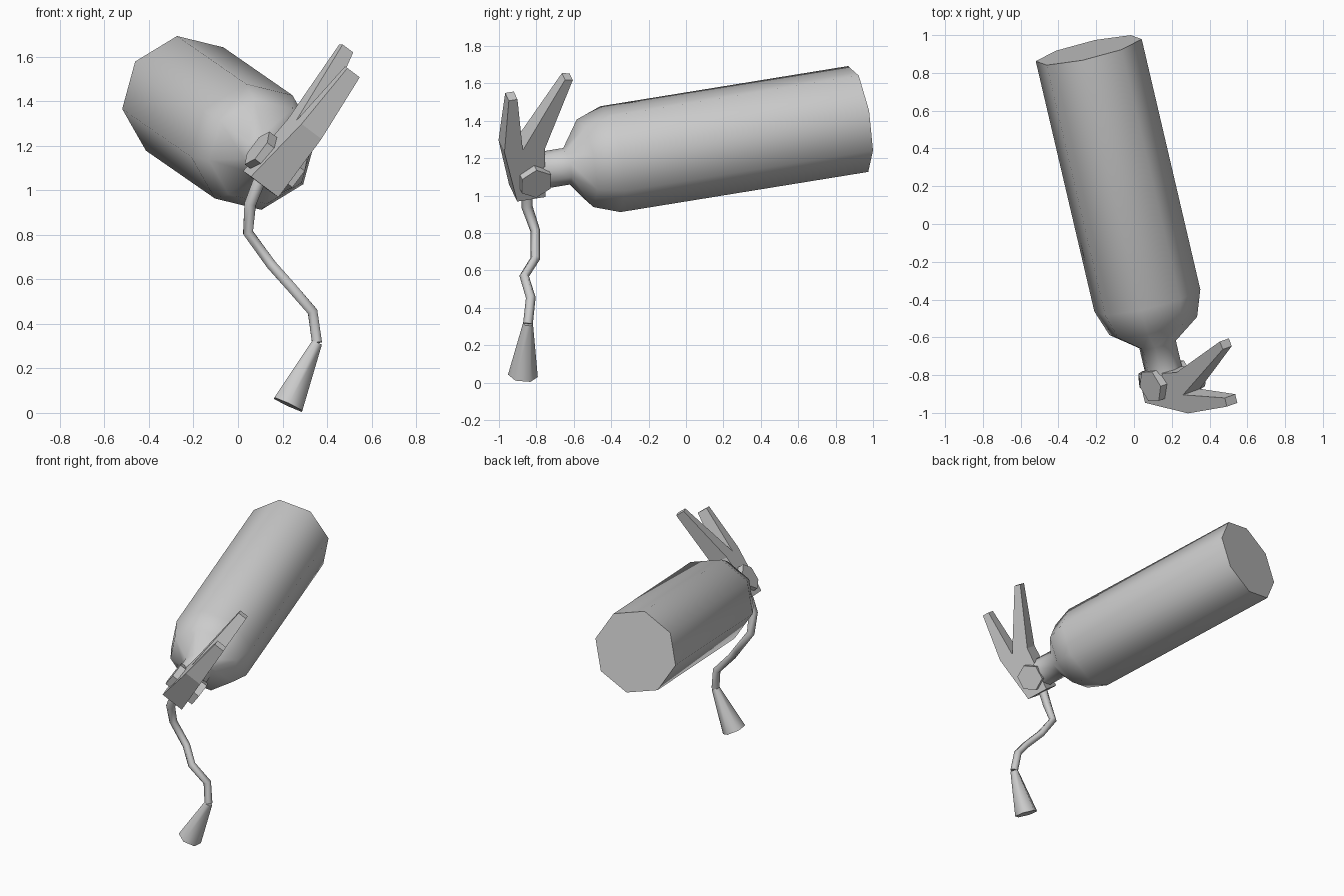
import bpy, bmesh, math
from mathutils import Vector

cube = bpy.data.objects.get("Cube")
if cube:
    bpy.data.objects.remove(cube, do_unlink=True)

grey = bpy.data.materials.new("light grey")
grey.use_nodes = True
grey.diffuse_color = (0.6, 0.6, 0.6, 1)
grey.node_tree.nodes["Principled BSDF"].inputs["Base Color"].default_value = (0.6, 0.6, 0.6, 1)

# Tilted frame: bottle axis, handle direction, bolt direction
valve = Vector((0.17, -0.83, 1.126))
axis = Vector((0.225, -0.9615, -0.156)).normalized()
up = Vector((0.60, 0.013, 0.80))
up = (up - axis * up.dot(axis)).normalized()
side = axis.cross(up)


def finish(name, bm, smooth):
    bmesh.ops.recalc_face_normals(bm, faces=bm.faces)
    mesh = bpy.data.meshes.new(name)
    bm.to_mesh(mesh)
    bm.free()
    mesh.materials.append(grey)
    obj = bpy.data.objects.new(name, mesh)
    bpy.context.collection.objects.link(obj)
    if smooth:
        bpy.ops.object.select_all(action="DESELECT")
        obj.select_set(True)
        bpy.context.view_layer.objects.active = obj
        bpy.ops.object.shade_smooth_by_angle(angle=math.radians(65))
    return obj


def skin(bm, rings):
    """Join rings of vertices into a closed solid."""
    n = len(rings[0])
    for a, b in zip(rings, rings[1:]):
        for i in range(n):
            j = (i + 1) % n
            bm.faces.new((a[i], a[j], b[j], b[i]))
    bm.faces.new(rings[0])
    bm.faces.new(rings[-1])


def tube(name, path, radii, sides, ref, smooth=True):
    """Polygonal tube along a path, one radius per point."""
    bm = bmesh.new()
    rings = []
    for k, (p, r) in enumerate(zip(path, radii)):
        before = (p - path[max(k - 1, 0)]).normalized()
        after = (path[min(k + 1, len(path) - 1)] - p).normalized()
        d = (before + after).normalized()
        e = (ref - d * ref.dot(d)).normalized()
        f = d.cross(e)
        angles = [math.tau * i / sides for i in range(sides)]
        rings.append([bm.verts.new(p + r * (e * math.cos(t) + f * math.sin(t))) for t in angles])
    skin(bm, rings)
    return finish(name, bm, smooth)


# Bottle with shoulder and neck
tube("bottle", [valve + axis * s for s in (-1.82, -0.442, -0.302, -0.2, -0.05)],
     (0.29, 0.29, 0.24, 0.1, 0.1), 8, up)

# Valve block with two forked levers, thinner towards the tips
outline = [(-0.06, -0.12), (0.097, -0.12), (0.165, 0.205), (0.138, 0.53), (0.09, 0.53),
           (0.063, 0.2), (-0.175, 0.605), (-0.218, 0.595), (-0.06, 0.188)]
bm = bmesh.new()
skin(bm, [[bm.verts.new(valve + axis * a + up * b + side * s * (0.072 - 0.068 * b))
           for a, b in outline] for s in (-1, 1)])
finish("valve_and_levers", bm, False)

# Hexagonal bolts on both sides of the valve
for name, s in (("right_bolt", 1), ("left_bolt", -1)):
    tube(name, [valve + side * s * d for d in (0.05, 0.11)], (0.092, 0.092), 6, up, False)

# Hose ending in a flared nozzle
hose = [Vector(p) for p in ((0.095, -0.85, 1.04), (0.055, -0.85, 0.94), (0.045, -0.805, 0.81),
                            (0.15, -0.805, 0.665), (0.235, -0.865, 0.57),
                            (0.335, -0.83, 0.455), (0.355, -0.845, 0.315))]
tube("hose", hose, [0.032, 0.03] + [0.026] * 5, 6, Vector((0, 1, 0)))
tube("nozzle", [hose[-1], Vector((0.225, -0.872, 0.037))], (0.027, 0.08), 6, Vector((0, 1, 0)))
